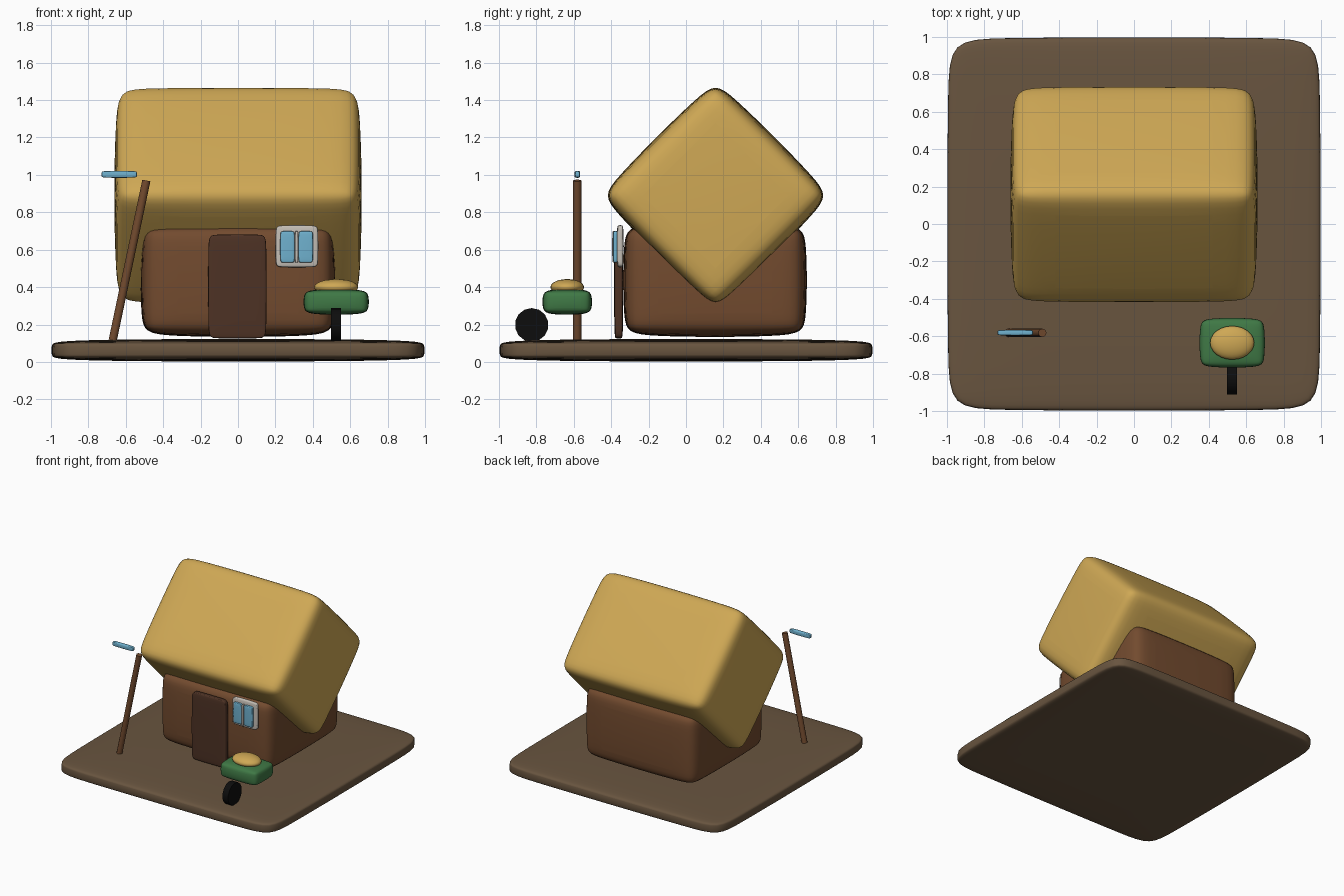
import bpy, math
from mathutils import Vector

if "Cube" in bpy.data.objects:
    bpy.data.objects.remove(bpy.data.objects["Cube"])


def material(name, rgb):
    m = bpy.data.materials.new(name)
    m.diffuse_color = (*rgb, 1)
    m.use_nodes = True
    m.node_tree.nodes["Principled BSDF"].inputs["Base Color"].default_value = m.diffuse_color
    return m


EARTH = material("earth", (0.14, 0.09, 0.05))
WOOD = material("wood", (0.17, 0.07, 0.028))
DARK_WOOD = material("dark wood", (0.075, 0.032, 0.018))
STRAW = material("straw", (0.62, 0.39, 0.09))
GREEN = material("green paint", (0.05, 0.19, 0.06))
BLUE = material("pale blue", (0.16, 0.44, 0.62))
GREY = material("light grey", (0.56, 0.52, 0.47))
BLACK = material("black rubber", (0.004, 0.004, 0.004))


def finish(name, mat, smooth=True, angle=60):
    ob = bpy.context.object
    ob.name = name
    ob.data.materials.append(mat)
    if smooth:
        bpy.ops.object.shade_smooth_by_angle(angle=math.radians(angle))
    return ob


def soft_box(name, lo, hi, mat, bevel, tilt=0.0):
    """Box between two corners, softened by a bevel and subdivision."""
    lo, hi = Vector(lo), Vector(hi)
    bpy.ops.mesh.primitive_cube_add(size=1, location=(lo + hi) / 2)
    ob = bpy.context.object
    ob.scale = hi - lo
    bpy.ops.object.transform_apply(location=False, rotation=False, scale=True)
    ob.rotation_euler.x = tilt
    b = ob.modifiers.new("Bevel", "BEVEL")
    b.width = bevel
    b.segments = 1
    s = ob.modifiers.new("Subdivision", "SUBSURF")
    s.levels = s.render_levels = 3
    finish(name, mat)
    for p in ob.data.polygons:
        p.use_smooth = True
    return ob


def rod(name, a, b, radius, mat, sides=16):
    """Cylinder running from a to b."""
    a, b = Vector(a), Vector(b)
    bpy.ops.mesh.primitive_cylinder_add(vertices=sides, radius=radius,
                                        depth=(b - a).length, location=(a + b) / 2)
    bpy.context.object.rotation_euler = (b - a).to_track_quat('Z', 'Y').to_euler()
    return finish(name, mat, angle=30)


# Ground slab and cottage body
soft_box("ground_slab", (-1, -1, 0), (1, 1, 0.125), EARTH, 0.03)
soft_box("walls", (-0.525, -0.34, 0.13), (0.525, 0.65, 0.745), WOOD, 0.05)

# Thatched roof: a square block standing on its edge
s = 0.447
soft_box("roof", (-0.665, 0.158 - s, 0.89 - s), (0.665, 0.158 + s, 0.89 + s),
         STRAW, 0.045, math.radians(45))

# Door
soft_box("door", (-0.16, -0.385, 0.125), (0.153, -0.335, 0.682), DARK_WOOD, 0.008)

# Window with two panes and a central bar
soft_box("window_frame", (0.2, -0.372, 0.505), (0.43, -0.332, 0.732), GREY, 0.01)
for side, x0, x1 in (("left", 0.225, 0.304), ("right", 0.322, 0.402)):
    soft_box("window_pane_" + side, (x0, -0.392, 0.53), (x1, -0.36, 0.7), BLUE, 0.006)
soft_box("window_bar", (0.303, -0.395, 0.53), (0.323, -0.36, 0.7), GREY, 0.004)

# Leaning tool: handle and blade
rod("tool_handle", (-0.67, -0.582, 0.115), (-0.49, -0.582, 0.97), 0.022, WOOD)
soft_box("tool_blade", (-0.73, -0.597, 0.984), (-0.54, -0.565, 1.022), BLUE, 0.006)

# Wheelbarrow: tray, hay load and wheel
soft_box("barrow_tray", (0.348, -0.77, 0.25), (0.702, -0.5, 0.392), GREEN, 0.03)
bpy.ops.mesh.primitive_uv_sphere_add(segments=24, ring_count=12, radius=1,
                                     location=(0.525, -0.635, 0.4))
bpy.context.object.scale = (0.118, 0.09, 0.043)
finish("hay_load", STRAW)
rod("barrow_wheel", (0.498, -0.825, 0.198), (0.55, -0.825, 0.198), 0.09, BLACK, 14)
